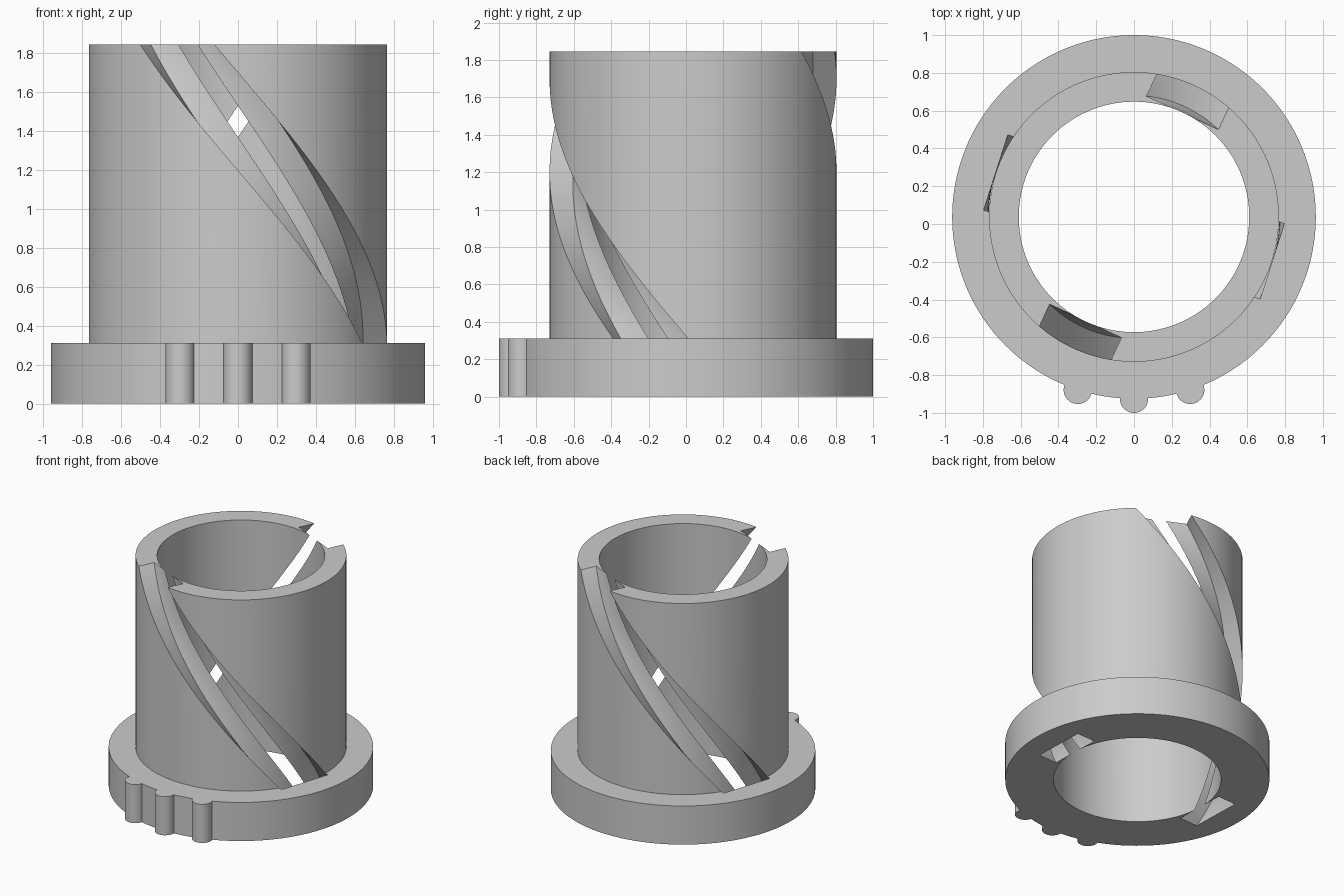
import bpy, bmesh
from math import sin, cos, pi, radians

old = bpy.data.objects.get("Cube")
if old:
    bpy.data.objects.remove(old, do_unlink=True)

CY = 0.0375                      # axis of the sleeve in y
FLANGE_R, FLANGE_H = 0.9625, 0.31
TUBE_R, BORE_R, TOP = 0.767, 0.61, 1.845

grey = bpy.data.materials.new("plain grey")
grey.use_nodes = True
colour = (0.6, 0.6, 0.6, 1)
grey.diffuse_color = colour
grey.node_tree.nodes["Principled BSDF"].inputs["Base Color"].default_value = colour


def make_object(name, bm):
    bmesh.ops.recalc_face_normals(bm, faces=bm.faces)
    mesh = bpy.data.meshes.new(name)
    bm.to_mesh(mesh)
    bm.free()
    mesh.materials.append(grey)
    obj = bpy.data.objects.new(name, mesh)
    bpy.context.collection.objects.link(obj)
    return obj


def grid_faces(bm, rings, closed):
    """Join consecutive rings of vertices, optionally wrapping the last to the first."""
    count = len(rings)
    for i in range(count if closed else count - 1):
        a, b = rings[i], rings[(i + 1) % count]
        for j in range(len(a)):
            k = (j + 1) % len(a)
            bm.faces.new((a[j], a[k], b[k], b[j]))


def lathe(name, profile, steps=192):
    bm = bmesh.new()
    rings = []
    for i in range(steps):
        a = 2 * pi * i / steps
        rings.append([bm.verts.new((r * cos(a), CY + r * sin(a), z)) for r, z in profile])
    grid_faces(bm, rings, True)
    return make_object(name, bm)


def twisted_cutter(name, turn, rows=180, across=10):
    """Rectangular bar that twists around the sleeve axis."""
    inner, outer, half = 0.6075, 0.769, 0.21
    offsets = [half * (2 * i / across - 1) for i in range(across + 1)]
    section = [(inner, t) for t in offsets] + [(outer, t) for t in reversed(offsets)]
    bm = bmesh.new()
    rings = []
    low, high = -0.05, TOP + 0.05
    for i in range(rows + 1):
        z = low + (high - low) * i / rows
        a = radians(-115 + (TOP - z) * 63.3) + turn
        rings.append([bm.verts.new((d * cos(a) - t * sin(a),
                                    CY + d * sin(a) + t * cos(a), z)) for d, t in section])
    grid_faces(bm, rings, False)
    bm.faces.new(rings[0])
    bm.faces.new(rings[-1])
    return make_object(name, bm)


def grip_rib(angle):
    bm = bmesh.new()
    bmesh.ops.create_cone(bm, cap_ends=True, segments=48, radius1=0.075,
                          radius2=0.075, depth=FLANGE_H)
    bmesh.ops.translate(bm, verts=bm.verts, vec=(
        FLANGE_R * sin(angle), CY - FLANGE_R * cos(angle), FLANGE_H / 2))
    return make_object("grip_rib", bm)


def combine(body, tool, operation):
    mod = body.modifiers.new(operation.lower(), 'BOOLEAN')
    mod.object, mod.operation, mod.solver = tool, operation, 'EXACT'
    bpy.context.view_layer.objects.active = body
    bpy.ops.object.modifier_apply(modifier=mod.name)
    bpy.data.objects.remove(tool, do_unlink=True)


# Flanged sleeve
sleeve = lathe("flanged_sleeve", [
    (BORE_R, 0), (FLANGE_R, 0), (FLANGE_R, FLANGE_H),
    (TUBE_R, FLANGE_H), (TUBE_R, TOP), (BORE_R, TOP)])

# Three grip ribs on the front of the flange
for degrees in (-18, 0, 18):
    combine(sleeve, grip_rib(radians(degrees)), 'UNION')

# Two opposite spiral slots through flange and tube
for turn in (0, pi):
    combine(sleeve, twisted_cutter("slot_cutter", turn), 'DIFFERENCE')

# Smooth round walls with sharp rims
bpy.ops.object.select_all(action='DESELECT')
sleeve.select_set(True)
bpy.context.view_layer.objects.active = sleeve
bpy.ops.object.shade_smooth_by_angle(angle=radians(25))
